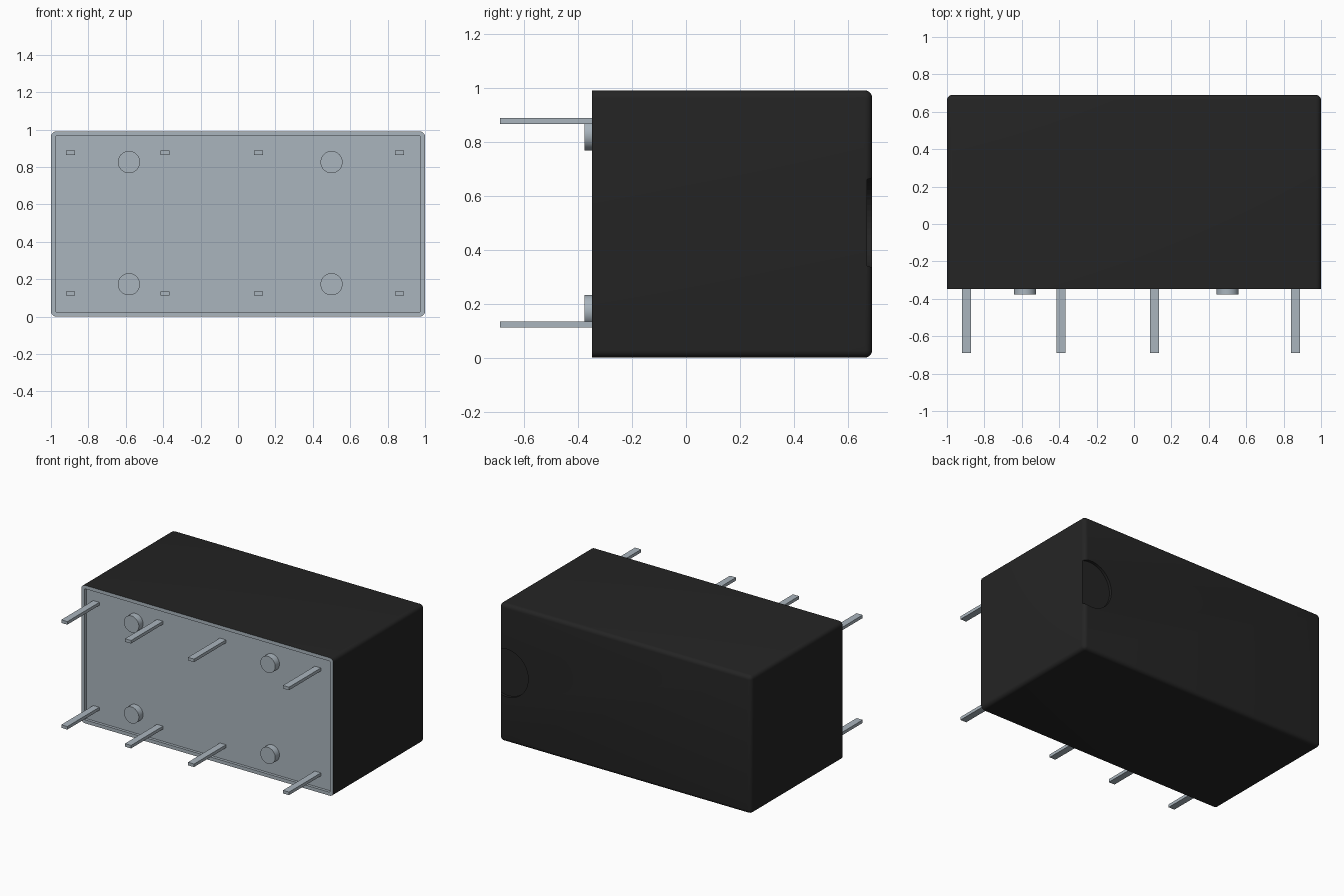
import bpy, bmesh, math
from mathutils import Matrix, Vector

cube = bpy.data.objects.get("Cube")
if cube:
    bpy.data.objects.remove(cube, do_unlink=True)

FRONT, BACK, HEIGHT = -0.348, 0.69, 0.99
RECESS, RIM = 0.02, 0.025


def material(name, rgb):
    m = bpy.data.materials.new(name)
    m.use_nodes = True
    m.diffuse_color = (*rgb, 1)
    m.node_tree.nodes["Principled BSDF"].inputs["Base Color"].default_value = (*rgb, 1)
    return m


black = material("black plastic", (0.0175, 0.0175, 0.0175))
grey = material("blue grey metal", (0.40, 0.46, 0.51))


def finish(bm, name, mats):
    mesh = bpy.data.meshes.new(name)
    bm.to_mesh(mesh)
    bm.free()
    for m in mats:
        mesh.materials.append(m)
    obj = bpy.data.objects.new(name, mesh)
    bpy.context.collection.objects.link(obj)
    return obj


def smooth(obj):
    bpy.ops.object.select_all(action='DESELECT')
    obj.select_set(True)
    bpy.context.view_layer.objects.active = obj
    bpy.ops.object.shade_smooth_by_angle(angle=math.radians(35))


def box(bm, lo, hi):
    lo, hi = Vector(lo), Vector(hi)
    bmesh.ops.create_cube(bm, size=1, matrix=Matrix.Translation((lo + hi) / 2)
                          @ Matrix.Diagonal((*(hi - lo), 1)))


def cylinder_y(name, x, z, radius, y0, y1, mat):
    bm = bmesh.new()
    bmesh.ops.create_cone(bm, cap_ends=True, segments=48, radius1=radius, radius2=radius,
                          depth=y1 - y0, matrix=Matrix.Translation((x, (y0 + y1) / 2, z))
                          @ Matrix.Rotation(math.pi / 2, 4, 'X'))
    return finish(bm, name, [mat])


# Case: rounded everywhere except the sharp front edges
bm = bmesh.new()
box(bm, (-1, FRONT, 0), (1, BACK, HEIGHT))
rounded = [e for e in bm.edges if any(v.co.y > 0 for v in e.verts)]
bmesh.ops.bevel(bm, geom=rounded, offset=0.028, segments=5, profile=0.5, affect='EDGES')
bm.normal_update()

# Grey front: a thin rim around a recessed panel
front = min(bm.faces, key=lambda f: f.calc_center_median().y)
front.material_index = 1
bmesh.ops.inset_region(bm, faces=[front], thickness=RIM)
walls = bmesh.ops.extrude_discrete_faces(bm, faces=[front])
panel = walls["faces"][0]
bmesh.ops.translate(bm, verts=panel.verts, vec=(0, RECESS, 0))
for f in bm.faces:
    c = f.calc_center_median()
    inside = abs(c.x) < 0.99 and 0.01 < c.z < HEIGHT - 0.01
    if c.y < FRONT + RECESS + 0.001 and (inside or f.normal.y < -0.9):
        f.material_index = 1
bmesh.ops.recalc_face_normals(bm, faces=bm.faces)
case = finish(bm, "case", [black, grey])

# Shallow round marker notch, open at the left edge of the back
cutter = cylinder_y("notch_cutter", 0.941, 0.5, 0.171, BACK - 0.02, BACK + 0.1, black)
cutter.hide_render = True
cut = case.modifiers.new("notch", 'BOOLEAN')
cut.operation, cut.solver, cut.object = 'DIFFERENCE', 'EXACT', cutter
smooth(case)
bpy.ops.object.select_all(action='DESELECT')
case.select_set(True)
bpy.context.view_layer.objects.active = case
bpy.ops.object.modifier_apply(modifier=cut.name)
bpy.data.objects.remove(cutter, do_unlink=True)

# Flat contact pins in two rows
for row, z in (("lower", 0.123), ("upper", 0.876)):
    for i, x in enumerate((-0.896, -0.39, 0.11, 0.864)):
        bm = bmesh.new()
        box(bm, (x - 0.024, -0.69, z - 0.011), (x + 0.024, FRONT + 0.03, z + 0.011))
        finish(bm, f"{row}_pin_{i + 1}", [grey])

# Round standoff feet
for row, z in (("lower", 0.173), ("upper", 0.826)):
    for side, x in (("right", -0.583), ("left", 0.5)):
        smooth(cylinder_y(f"{row}_{side}_standoff", x, z, 0.059, -0.376, FRONT + 0.03, grey))
